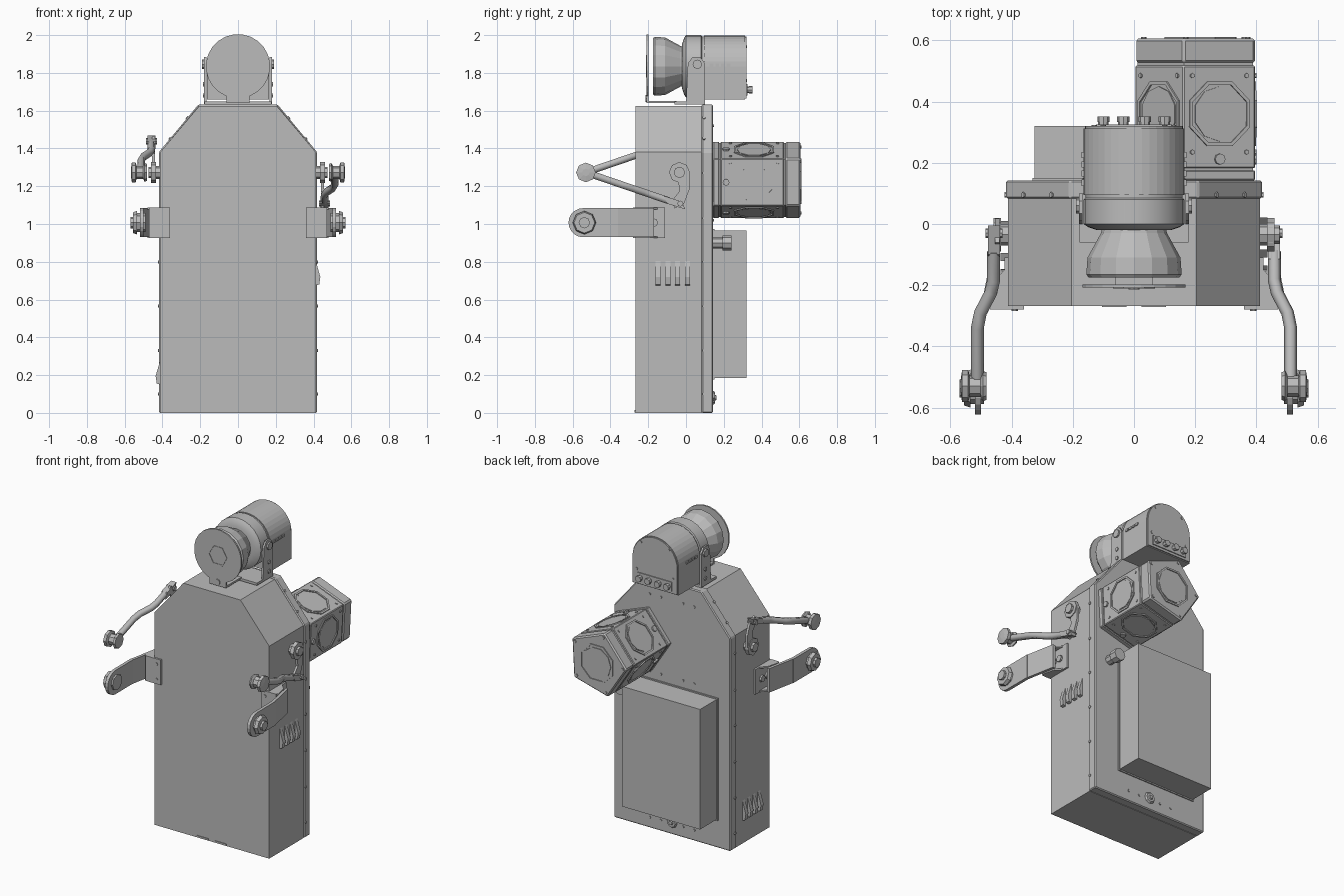
import bpy, bmesh, math
from mathutils import Vector, Matrix

if "Cube" in bpy.data.objects:
    bpy.data.objects.remove(bpy.data.objects["Cube"])

grey = bpy.data.materials.new("plain_grey")
grey.use_nodes = True
grey.diffuse_color = (0.5, 0.5, 0.5, 1)
grey.node_tree.nodes["Principled BSDF"].inputs["Base Color"].default_value = (0.5, 0.5, 0.5, 1)


def finish(name, bm, bevel=0):
    bmesh.ops.remove_doubles(bm, verts=bm.verts, dist=1e-5)
    bmesh.ops.recalc_face_normals(bm, faces=bm.faces)
    mesh = bpy.data.meshes.new(name)
    bm.to_mesh(mesh)
    bm.free()
    mesh.materials.append(grey)
    ob = bpy.data.objects.new(name, mesh)
    bpy.context.collection.objects.link(ob)
    if bevel:
        mod = ob.modifiers.new("edge", "BEVEL")
        mod.width, mod.segments = bevel, 1
    return ob


def prism(name, pts, axis, a, b, bevel=0):
    """Extrude an outline (y,z) along x, (x,z) along y or (x,y) along z."""
    def at(p, t):
        return {"x": (t, *p), "y": (p[0], t, p[1]), "z": (*p, t)}[axis]
    bm = bmesh.new()
    lo = [bm.verts.new(at(p, a)) for p in pts]
    hi = [bm.verts.new(at(p, b)) for p in pts]
    bm.faces.new(lo)
    bm.faces.new(hi)
    n = len(pts)
    for i in range(n):
        j = (i + 1) % n
        bm.faces.new((lo[i], lo[j], hi[j], hi[i]))
    return finish(name, bm, bevel)


def box(name, x0, x1, y0, y1, z0, z1, bevel=0):
    return prism(name, [(x0, y0), (x1, y0), (x1, y1), (x0, y1)], "z", z0, z1, bevel)


def lathe(name, origin, direction, profile, n=12, closed=False, turn=0.0, smooth=False):
    """Revolve (radius, height) points around a direction from an origin."""
    place = Matrix.Translation(origin) @ Vector(direction).to_track_quat("Z", "Y").to_matrix().to_4x4()
    bm = bmesh.new()
    rows = []
    for r, h in profile:
        if r == 0:
            rows.append([bm.verts.new(place @ Vector((0, 0, h)))] * n)
        else:
            angles = [turn + math.tau * k / n for k in range(n)]
            rows.append([bm.verts.new(place @ Vector((r * math.cos(a), r * math.sin(a), h))) for a in angles])
    for i in range(len(rows) - (0 if closed else 1)):
        p, q = rows[i], rows[(i + 1) % len(rows)]
        for k in range(n):
            m = (k + 1) % n
            bm.faces.new(list(dict.fromkeys((p[k], p[m], q[m], q[k]))))
    ob = finish(name, bm)
    if smooth:
        bpy.ops.object.select_all(action="DESELECT")
        ob.select_set(True)
        bpy.context.view_layer.objects.active = ob
        bpy.ops.object.shade_smooth_by_angle(angle=math.radians(30))
    return ob


def disc(name, origin, direction, r, h, n=12, **kw):
    return lathe(name, origin, direction, [(0, 0), (r, 0), (r, h), (0, h)], n, **kw)


def rod(name, points, r):
    curve = bpy.data.curves.new(name, "CURVE")
    curve.dimensions = "3D"
    curve.bevel_depth, curve.bevel_resolution, curve.use_fill_caps = r, 1, True
    line = curve.splines.new("POLY")
    line.points.add(len(points) - 1)
    for p, co in zip(line.points, points):
        p.co = (*co, 1)
    curve.materials.append(grey)
    ob = bpy.data.objects.new(name, curve)
    bpy.context.collection.objects.link(ob)


# Cabinet with chamfered shoulders and rear lid
def shoulder(w, t, z0, z1, z2):
    return [(-w, z0), (w, z0), (w, z1), (t, z2), (-t, z2), (-w, z1)]


prism("cabinet", shoulder(.412, .205, 0, 1.38, 1.625), "y", -.268, .085)
prism("rear_lid", shoulder(.418, .21, 0, 1.382, 1.632), "y", .083, .143, .006)
for s in (-1, 1):
    for z in (.1, .33, .565, .8, 1.03, 1.27):
        disc("lid_side_screw", (s * .417, .095, z), (s, 0, 0), .009, .006, 6)
    for k in (.28, .72):
        disc("lid_slope_screw", (s * (.418 - .208 * k), .095, 1.382 + .25 * k), (s * .77, 0, .64), .009, .006, 6)
    for z in (.07, 1.02, 1.52):
        for x in (.08, .16):
            disc("rear_screw", (s * x, .142, z), (0, 1, 0), .008, .006, 6)
    box("base_slot_plate", s * .065 - .04, s * .065 + .04, -.272, -.266, .002, .014)

# Rear box, latch and lower lock
box("rear_box", -.325, .235, .14, .32, .186, .966)
box("rear_box_rim", -.332, .242, .142, .15, .178, .974)
lathe("rear_knob", (.31, .142, .9), (0, 1, 0),
      [(0, 0), (.03, 0), (.03, .05), (.04, .05), (.04, .1), (0, .1)], 8)
lathe("lower_lock", (0, .142, .08), (0, 1, 0), [(0, 0), (.038, 0), (.03, .012), (.015, .012), (.012, .02), (0, .02)], 8)

# Vent louvres on both sides
for s, mid, y0 in ((1, .74, -.148), (-1, .215, -.16)):
    for k in range(4):
        y = y0 + .052 * k
        prism("vent_louvre", [(s * .41, mid - .065), (s * .43, mid - .06), (s * .436, mid - .02), (s * .41, mid + .07)],
              "y", y - .013, y + .013)

# Five-sided rear pod
PX, PZ, R = .217, 1.23, .214


def pentagon(r):
    return [(PX + r * math.cos(math.radians(33 + 72 * k)), PZ + r * math.sin(math.radians(33 + 72 * k))) for k in range(5)]


prism("pod_base", pentagon(R), "y", .143, .175, .004)
prism("pod_core", pentagon(R - .008), "y", .17, .53)
prism("pod_shell", pentagon(R), "y", .183, .518, .004)
prism("pod_cap", pentagon(R), "y", .526, .606, .008)


def port(origin, direction, r):
    lathe("port_frame", origin, direction, [(r, -.004), (r + .012, -.004), (r + .012, .006), (r, .006)], 8, closed=True, turn=.39)
    disc("port_disc", origin, direction, r - .012, .004, 10)


port((PX, .606, PZ), (0, 1, 0), .115)
for k in range(5):
    a = math.radians(69 + 72 * k)
    out = Vector((math.cos(a), 0, math.sin(a)))
    along = Vector((-out.z, 0, out.x))
    mid = Vector((PX, .36, PZ)) + out * R * math.cos(math.pi / 5)
    port(mid, out, .102)
    for u in (-.095, .095):
        for v in (-.125, .125):
            disc("pod_screw", mid + along * u + Vector((0, v, 0)), out, .008, .005, 6)
    disc("pod_plug", mid + Vector((0, -.148, 0)), out, .018, .01, 8)
    corner = Vector((PX, .604, PZ)) + Matrix.Rotation(math.radians(36), 3, "Y") @ out * .185
    disc("pod_cap_screw", corner, (0, 1, 0), .009, .007, 6)

# Camera-like head: arched housing, collar and flared hood
HZ = 1.835
arch = [(.165 * math.cos(math.pi * k / 20), HZ + .162 * math.sin(math.pi * k / 20)) for k in range(21)]
prism("head_housing", arch + [(-.165, 1.66), (.165, 1.66)], "y", .095, .312)
small = [(x * .97, HZ + (z - HZ) * .97) for x, z in arch + [(-.165, 1.66), (.165, 1.66)]]
prism("head_rear_panel", small, "y", .31, .32)
lathe("head_collar", (0, 0, HZ), (0, 1, 0),
      [(0, -.02), (.12, -.02), (.15, -.01), (.165, .0), (.165, .08), (.158, .085), (.158, .1), (0, .1)], 24, smooth=True)
lathe("flared_hood", (0, 0, HZ), (0, -1, 0),
      [(0, 0), (.1, 0), (.108, .03), (.152, .11), (.156, .165), (.148, .175), (.135, .175), (.1, .14), (0, .14)], 16)
box("connector_panel", -.125, .125, .318, .326, 1.68, 1.74)
for x in (-.1, -.035, .035, .1):
    lathe("rear_connector", (x, .322, 1.71), (0, 1, 0), [(0, 0), (.017, 0), (.017, .012), (.02, .012), (.02, .03), (0, .03)], 8)
for s in (-1, 1):
    for k in range(4):
        box("head_side_vent", s * .165 - .006, s * .165 + .006, .125 + .03 * k, .145 + .03 * k, 1.835, 1.85)
    for x, z in ((.13, 1.76), (.1, 1.94)):
        disc("panel_screw", (s * x, .318, z), (0, 1, 0), .009, .006, 6)

# Head bracket with round front plate
box("bracket_base", -.178, .178, -.06, .1, 1.632, 1.648)
box("bracket_tongue", -.06, .06, -.208, -.05, 1.64, 1.652)
box("bracket_tab", -.06, .06, -.208, -.198, 1.64, 1.72)
disc("front_plate", (0, -.198, HZ), (0, -1, 0), .17, .01, 24, turn=math.pi / 24)
lathe("front_plate_hexagon", (0, -.207, HZ), (0, -1, 0), [(.06, 0), (.068, 0), (.068, .004), (.06, .004)], 6, closed=True)
disc("tab_screw", (0, -.206, 1.665), (0, -1, 0), .018, .008, 8)
for s in (-1, 1):
    prism("bracket_side", [(-.0, 1.635), (.1, 1.635), (.1, 1.85), (.075, 1.885), (.035, 1.885), (.01, 1.85)],
          "x", s * .168, s * .18)
    disc("tilt_bolt", (s * .178, .06, 1.845), (s, 0, 0), .025, .012, 8)
    for z in (1.68, 1.74):
        disc("bracket_bolt", (s * .178, .06, z), (s, 0, 0), .013, .008, 6)

# Lower arms on folded corner brackets
for s in (-1, 1):
    box("arm_bracket_front", s * .36, s * .47, -.28, -.266, .925, 1.088)
    box("arm_bracket_side", s * .41, s * .424, -.275, -.11, .925, 1.088)
    for z in (.925, 1.078):
        prism("arm_bracket_web", [(s * .415, -.27), (s * .48, -.27), (s * .46, -.19), (s * .415, -.14)], "z", z, z + .01)
    for z in (.955, 1.055):
        disc("bracket_screw", (s * .39, -.279, z), (0, -1, 0), .01, .005, 6)
    for y in (-.17, -.225):
        disc("bracket_side_bolt", (s * .422, y, 1.007), (s, 0, 0), .022, .014, 8)
    prism("lower_arm_root", [(s * .462, -.17), (s * .48, -.17), (s * .52, -.37), (s * .5, -.37)], "z", .93, 1.085)
    tip = [(-.545 - .077 * math.sin(math.pi * k / 10), 1.007 + .077 * math.cos(math.pi * k / 10)) for k in range(11)]
    prism("lower_arm_plate", [(-.36, 1.085)] + tip + [(-.36, .93)], "x", s * .5, s * .52)
    lathe("lower_arm_hub", (s * .49, -.538, 1.007), (s, 0, 0),
          [(0, 0), (.05, 0), (.05, .045), (.062, .045), (.055, .065), (.03, .065), (.03, .08), (0, .08)], 8)

# Upper cranks and bent rods: lowered on one side, raised on the other
for s in (-1, 1):
    PZ0 = 1.273

    def z(d):
        return PZ0 - s * d

    lathe("crank_pivot", (s * .41, -.035, PZ0), (s, 0, 0),
          [(0, 0), (.035, 0), (.035, .025), (.055, .025), (.055, .05), (.03, .05), (.03, .065), (0, .065)], 8)
    prism("crank_plate", [(-.09, z(0)), (-.06, z(-.045)), (-.01, z(-.045)), (.02, z(0)), (.018, z(.09)),
                          (-.01, z(.165)), (-.06, z(.19)), (-.075, z(.15)), (-.035, z(.1)), (-.04, z(.05))],
          "x", s * .44, s * .455)
    prism("rod_fork", [(-.115, z(.125)), (-.02, z(.155)), (-.005, z(.195)), (-.1, z(.165))], "x", s * .438, s * .478)
    disc("fork_pin", (s * .43, -.03, z(.165)), (s, 0, 0), .016, .056, 8)
    path = [(.459, -.09, .15), (.459, -.185, .118), (.468, -.225, .104), (.502, -.29, .082), (.512, -.34, .065), (.512, -.53, 0)]
    rod("bent_rod", [(s * x, y, z(d)) for x, y, d in path], .021)
    lathe("rod_end_knob", (s * .482, -.53, PZ0), (s, 0, 0),
          [(0, 0), (.045, 0), (.05, .012), (.035, .02), (.035, .055), (.052, .06), (.052, .08), (.02, .085), (0, .085)], 8)
